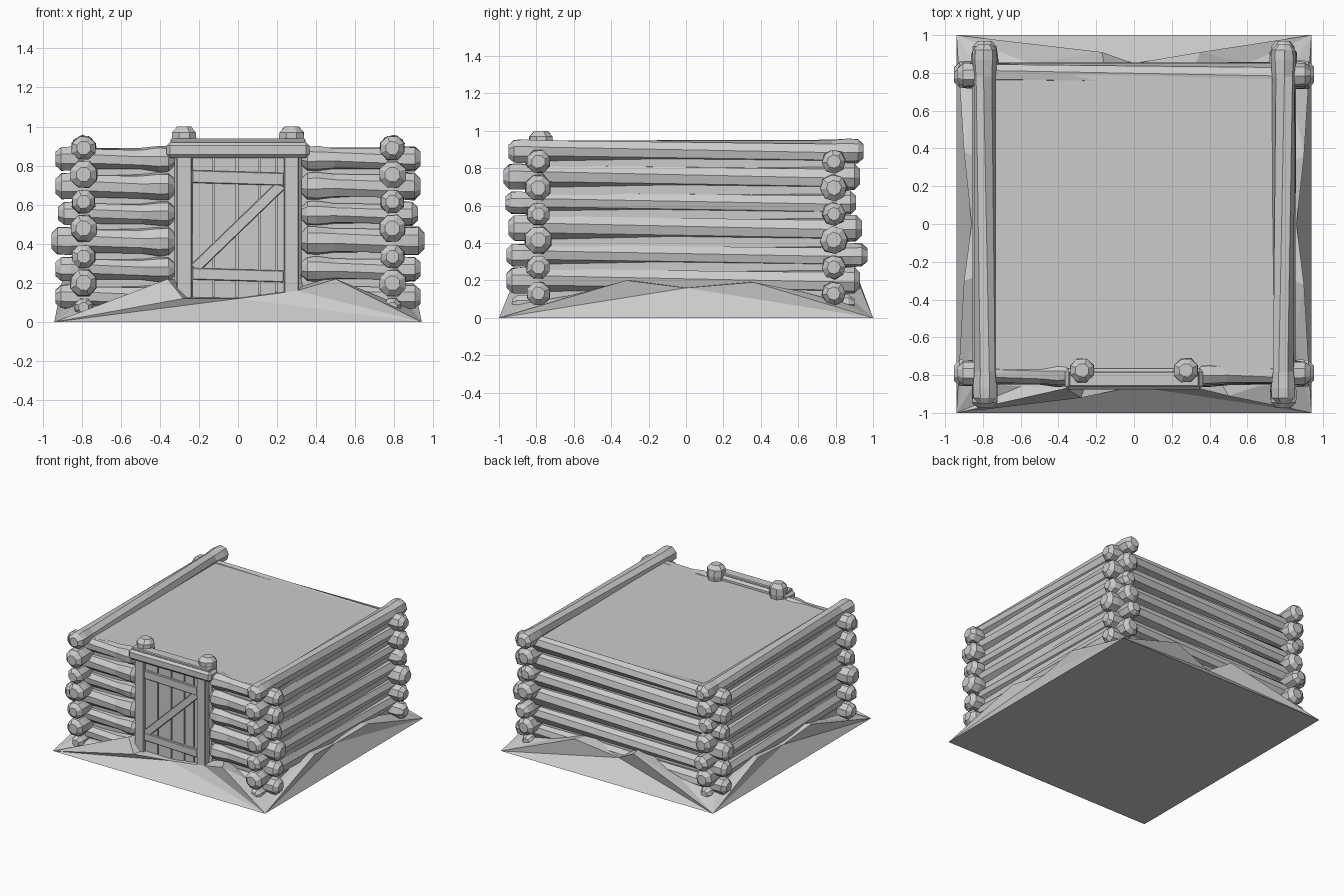
import bpy, bmesh, math, random
from mathutils import Vector, Matrix

random.seed(4)
cube = bpy.data.objects.get("Cube")
if cube:
    bpy.data.objects.remove(cube)

grey = bpy.data.materials.new("plain_grey")
grey.use_nodes = True
grey.diffuse_color = (0.6, 0.6, 0.6, 1)
grey.node_tree.nodes["Principled BSDF"].inputs["Base Color"].default_value = (0.6, 0.6, 0.6, 1)


def finish(name, bm):
    bmesh.ops.recalc_face_normals(bm, faces=bm.faces)
    mesh = bpy.data.meshes.new(name)
    bm.to_mesh(mesh)
    bm.free()
    mesh.materials.append(grey)
    obj = bpy.data.objects.new(name, mesh)
    bpy.context.scene.collection.objects.link(obj)
    return obj


def log(name, start, end, radius, sides=8, waist=0.85, twist=0.35):
    """Octagonal log with fat, chamfered ends and a slightly twisted body."""
    start, end = Vector(start), Vector(end)
    axis = end - start
    length = axis.length
    turn = axis.to_track_quat('Z', 'Y')
    spots = [(0, 0.55), (0.03, 0.97), (0.08, 1), (0.17, waist)]
    rings = [(d, s, 0) for d, s in spots]
    rings += [(length - d, s, twist) for d, s in reversed(spots)]
    bm = bmesh.new()
    loops = []
    for dist, scale, spin in rings:
        loop = []
        for i in range(sides):
            a = math.tau * (i + 0.5) / sides + spin
            r = radius * scale * random.uniform(0.95, 1.05)
            p = Vector((r * math.cos(a), r * math.sin(a), dist))
            loop.append(bm.verts.new(start + turn @ p))
        loops.append(loop)
    for a, b in zip(loops, loops[1:]):
        for i in range(sides):
            j = (i + 1) % sides
            bm.faces.new((a[i], a[j], b[j], b[i]))
    bm.faces.new(loops[0])
    bm.faces.new(loops[-1])
    return finish(name, bm)


def box(name, x, y, z, bevel=0.0, tilt=0.0):
    """Box from ranges on each axis, tilted about y around its centre."""
    bm = bmesh.new()
    bmesh.ops.create_cube(bm, size=1)
    size = [r[1] - r[0] for r in (x, y, z)]
    centre = Vector([(r[0] + r[1]) / 2 for r in (x, y, z)])
    bmesh.ops.scale(bm, vec=size, verts=bm.verts)
    if bevel:
        bmesh.ops.bevel(bm, geom=bm.edges[:], offset=bevel, segments=1, affect='EDGES')
    bmesh.ops.transform(bm, matrix=Matrix.Translation(centre) @ Matrix.Rotation(tilt, 4, 'Y'),
                        verts=bm.verts)
    return finish(name, bm)


# Filled core with the flat roof
box("flat_roof_core", (-0.82, 0.82), (-0.79, 0.79), (0.02, 0.885))

# Side wall logs: height, radius, front end, back end
side_logs = [(0.075, 0.05, -0.93, 0.90), (0.20, 0.073, -0.96, 0.93),
             (0.335, 0.064, -0.96, 0.97), (0.48, 0.073, -0.95, 0.94),
             (0.615, 0.064, -0.965, 0.91), (0.755, 0.073, -0.975, 0.93),
             (0.89, 0.066, -0.95, 0.95)]
for side, label in ((1, "left"), (-1, "right")):
    for i, (z, r, front, back) in enumerate(side_logs):
        log(f"{label}_wall_log_{i + 1}", (side * 0.79, front, z), (side * 0.79, back, z),
            r, waist=0.92, twist=side * 0.5)

# Back wall logs, and short front wall logs on both sides of the door
cross_logs = [(0.13, 0.065, 0.935), (0.27, 0.066, 0.935), (0.415, 0.076, 0.953),
              (0.555, 0.064, 0.92), (0.695, 0.073, 0.933), (0.835, 0.066, 0.935)]
for i, (z, r, reach) in enumerate(cross_logs):
    log(f"back_wall_log_{i + 1}", (-reach, 0.79, z), (reach, 0.79, z), r, waist=0.92, twist=0.5)
    for side, label in ((1, "left"), (-1, "right")):
        log(f"front_{label}_log_{i + 1}", (side * reach, -0.79, z), (side * 0.325, -0.79, z),
            r, twist=0.2)

# Door posts with knobbed tops
for side, label in ((1, "left"), (-1, "right")):
    log(f"{label}_door_post", (side * 0.275, -0.775, 0.05), (side * 0.275, -0.775, 1.0),
        0.068, waist=0.8, twist=0)

# Lintel in two tiers
box("door_lintel", (-0.365, 0.365), (-0.875, -0.765), (0.84, 0.92), 0.018)
box("lintel_cap", (-0.345, 0.345), (-0.86, -0.78), (0.915, 0.938), 0.006)

# Door: planks, stiles, rails and diagonal brace
edges = [-0.237, -0.125, -0.005, 0.11, 0.195, 0.24]
for i, (a, b) in enumerate(zip(edges, edges[1:])):
    box(f"door_plank_{i + 1}", (a + 0.004, b - 0.004), (-0.835, -0.78), (0.09, 0.845))
box("left_door_stile", (0.235, 0.312), (-0.86, -0.77), (0.11, 0.85), 0.006)
box("right_door_stile", (-0.315, -0.235), (-0.86, -0.77), (0.11, 0.85), 0.006)
box("door_top_rail", (-0.235, 0.235), (-0.853, -0.82), (0.705, 0.77), 0.004, 0.03)
box("door_bottom_rail", (-0.235, 0.235), (-0.853, -0.82), (0.21, 0.27), 0.004, 0.03)
box("door_brace", (-0.31, 0.31), (-0.85, -0.82), (0.46, 0.515), 0.004, -math.radians(44))

# Earth bank: flat rectangle on the ground, rising in uneven facets to the walls
banks = {  # along the wall, outward distance from the wall line, height
    "front": [(-0.6, 0.02, 0.09), (-0.36, 0.03, 0.22), (-0.28, 0.08, 0.12), (0.0, 0.02, 0.12),
              (0.3, 0.02, 0.16), (0.5, 0.07, 0.22), (0.65, 0.02, 0.16)],
    "left": [(-0.62, 0.01, 0.12), (-0.32, 0.06, 0.20), (0.0, 0.02, 0.16), (0.36, 0.06, 0.19),
             (0.62, 0.01, 0.14)],
    "back": [(-0.6, 0.01, 0.13), (-0.35, 0.07, 0.22), (0.0, 0.01, 0.14), (0.17, 0.07, 0.24),
             (0.55, 0.01, 0.12)],
    "right": [(-0.6, 0.01, 0.13), (-0.38, 0.06, 0.20), (0.0, 0.02, 0.15), (0.3, 0.06, 0.21),
              (0.6, 0.01, 0.12)],
}
bm = bmesh.new()
outer = [bm.verts.new(p) for p in ((-0.94, -1, 0), (0.94, -1, 0), (0.94, 1, 0), (-0.94, 1, 0))]
bm.faces.new(outer)
crest = []
for k, (name, points) in enumerate(banks.items()):
    spin = Matrix.Rotation(k * math.pi / 2, 3, 'Z')
    corner = bm.verts.new(spin @ Vector((-0.84, -0.84, 0.08)))
    row = [bm.verts.new(spin @ Vector((t, -0.84 - out, z))) for t, out, z in points]
    crest.append([corner] + row)
centre = bm.verts.new((0, 0, 0.2))
for k in range(4):
    row = crest[k] + [crest[(k + 1) % 4][0]]
    a, b = outer[k], outer[(k + 1) % 4]
    half = len(row) // 2
    for i, (p, q) in enumerate(zip(row, row[1:])):
        bm.faces.new((a if i < half else b, q, p))
        bm.faces.new((centre, p, q))
    bm.faces.new((a, b, row[half]))
finish("earth_bank", bm)
